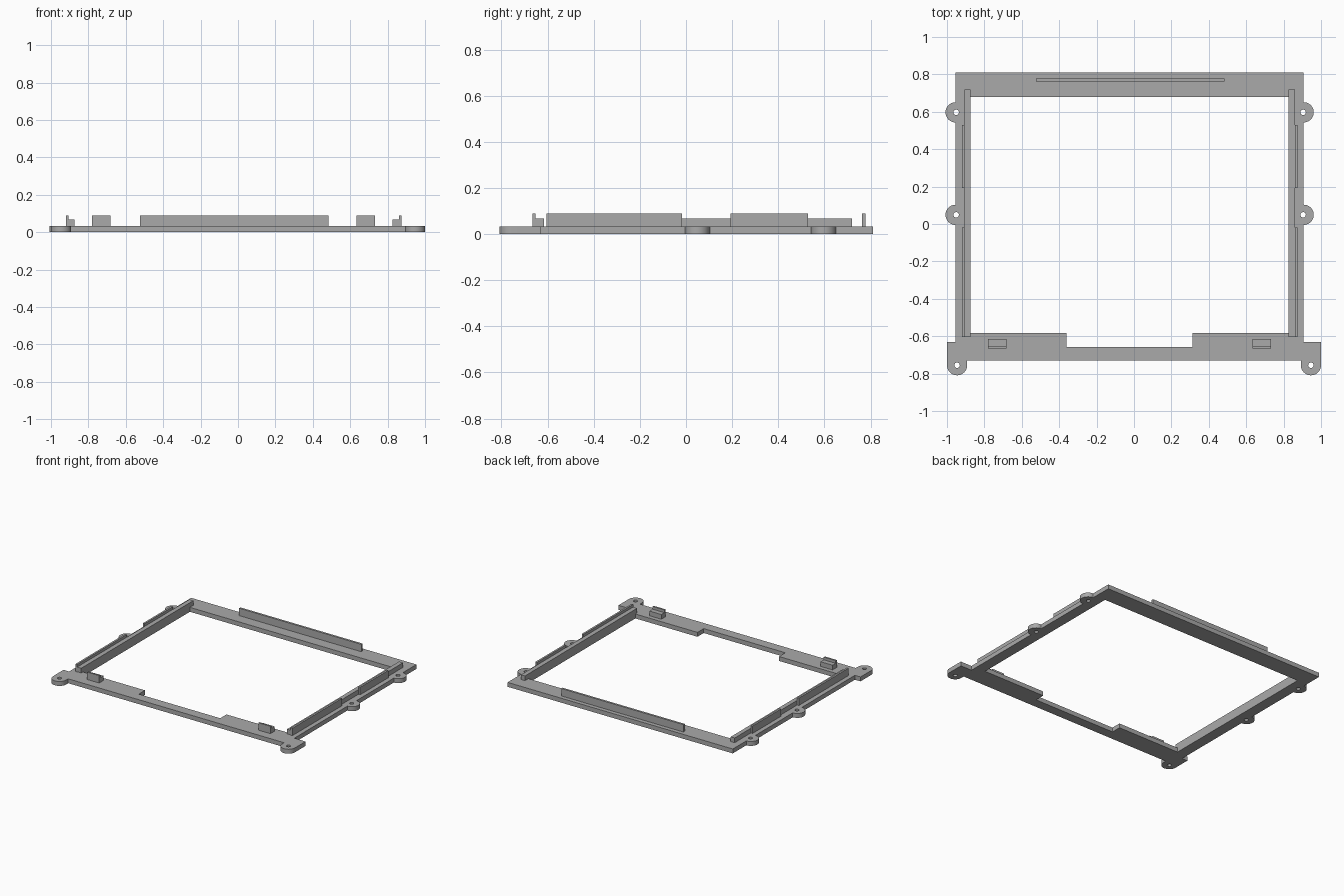
import bpy, bmesh
from math import cos, sin, radians

cube = bpy.data.objects.get("Cube")
if cube:
    bpy.data.objects.remove(cube, do_unlink=True)

BASE_Z, LOW_Z, HIGH_Z = 0.033, 0.068, 0.088   # plate, rail and clip tops
MID = -0.0235                                 # symmetry line of the frame
EDGE = 0.9305                                 # frame half width
TAB_R, HOLE_R = 0.054, 0.0145
EAR_X, EAR_Y = 0.946, -0.755
TAB_YS = (0.049, 0.597)

gray = bpy.data.materials.new("plain gray")
gray.use_nodes = True
color = (0.4, 0.4, 0.4, 1)
gray.diffuse_color = color
gray.node_tree.nodes["Principled BSDF"].inputs["Base Color"].default_value = color


def arc(x, y, r, start, end, steps=20):
    angles = [radians(start + (end - start) * i / steps) for i in range(steps + 1)]
    return [(x + r * cos(a), y + r * sin(a)) for a in angles]


def plate(name, loops, height):
    """Flat plate from an outline and its openings."""
    curve = bpy.data.curves.new(name, "CURVE")
    curve.dimensions = "2D"
    curve.fill_mode = "BOTH"
    curve.extrude = height / 2
    for pts in loops:
        spline = curve.splines.new("POLY")
        spline.points.add(len(pts) - 1)
        for p, (x, y) in zip(spline.points, pts):
            p.co = (x, y, 0, 1)
        spline.use_cyclic_u = True
    temp = bpy.data.objects.new(name + " outline", curve)
    bpy.context.collection.objects.link(temp)
    bpy.context.view_layer.update()
    mesh = bpy.data.meshes.new_from_object(
        temp.evaluated_get(bpy.context.evaluated_depsgraph_get()))
    bpy.data.objects.remove(temp, do_unlink=True)
    bm = bmesh.new()
    bm.from_mesh(mesh)
    bmesh.ops.remove_doubles(bm, verts=bm.verts, dist=1e-5)
    bmesh.ops.translate(bm, verts=bm.verts, vec=(0, 0, height / 2))
    bmesh.ops.recalc_face_normals(bm, faces=bm.faces)
    bm.to_mesh(mesh)
    bm.free()
    mesh.materials.clear()
    mesh.materials.append(gray)
    obj = bpy.data.objects.new(name, mesh)
    bpy.context.collection.objects.link(obj)
    return obj


def block(name, x0, x1, y0, y1, top):
    """Box standing on the plate."""
    bm = bmesh.new()
    bmesh.ops.create_cube(bm, size=1)
    for v in bm.verts:
        v.co = (x1 if v.co.x > 0 else x0, y1 if v.co.y > 0 else y0,
                top if v.co.z > 0 else BASE_Z)
    mesh = bpy.data.meshes.new(name)
    bm.to_mesh(mesh)
    bm.free()
    mesh.materials.append(gray)
    bpy.context.collection.objects.link(bpy.data.objects.new(name, mesh))


# Frame outline with front ears and side tabs
right, left = MID + EDGE, MID - EDGE
outer = arc(-EAR_X, EAR_Y, TAB_R, 180, 360)
outer += [(-EAR_X + TAB_R, -0.73), (EAR_X - TAB_R, -0.73)]
outer += arc(EAR_X, EAR_Y, TAB_R, 180, 360) + [(1, -0.631), (right, -0.631)]
for y in TAB_YS:
    outer += arc(right, y, TAB_R, -90, 90)
outer += [(right, 0.81), (left, 0.81)]
for y in reversed(TAB_YS):
    outer += arc(left, y, TAB_R, 90, 270)
outer += [(left, -0.631), (-1, -0.631)]

# Central opening with the front notch
inner = [(MID - 0.85, 0.68), (MID + 0.85, 0.68), (MID + 0.85, -0.583),
         (MID + 0.337, -0.583), (MID + 0.337, -0.657),
         (MID - 0.337, -0.657), (MID - 0.337, -0.583), (MID - 0.85, -0.583)]

# Screw holes
centers = [(s * EAR_X, EAR_Y) for s in (-1, 1)]
centers += [(x, y) for x in (left + 0.003, right - 0.003) for y in TAB_YS]
holes = [arc(x, y, HOLE_R, 0, 345, 23) for x, y in centers]

frame = plate("base_frame", [outer, inner] + holes, BASE_Z)
bpy.ops.object.select_all(action="DESELECT")
frame.select_set(True)
bpy.context.view_layer.objects.active = frame
bpy.ops.object.shade_smooth_by_angle(angle=radians(30))

# Side rails and clips, mirrored about the frame's middle
for side, s in (("left", 1), ("right", -1)):
    def span(a, b):
        return sorted((MID + s * a, MID + s * b))
    block(side + "_rail", *span(0.85, 0.883), -0.603, 0.72, LOW_Z)
    block(side + "_rear_clip", *span(0.883, 0.897), 0.193, 0.528, HIGH_Z)
    block(side + "_front_clip", *span(0.883, 0.897), -0.605, -0.018, HIGH_Z)
    # Stepped stop on the front bar
    block(side + "_stop_step", *span(0.658, 0.757), -0.652, -0.615, LOW_Z)
    block(side + "_stop_lip", *span(0.658, 0.757), -0.665, -0.652, HIGH_Z)

# Rear ridge
block("rear_ridge", -0.524, 0.485, 0.763, 0.779, HIGH_Z)
